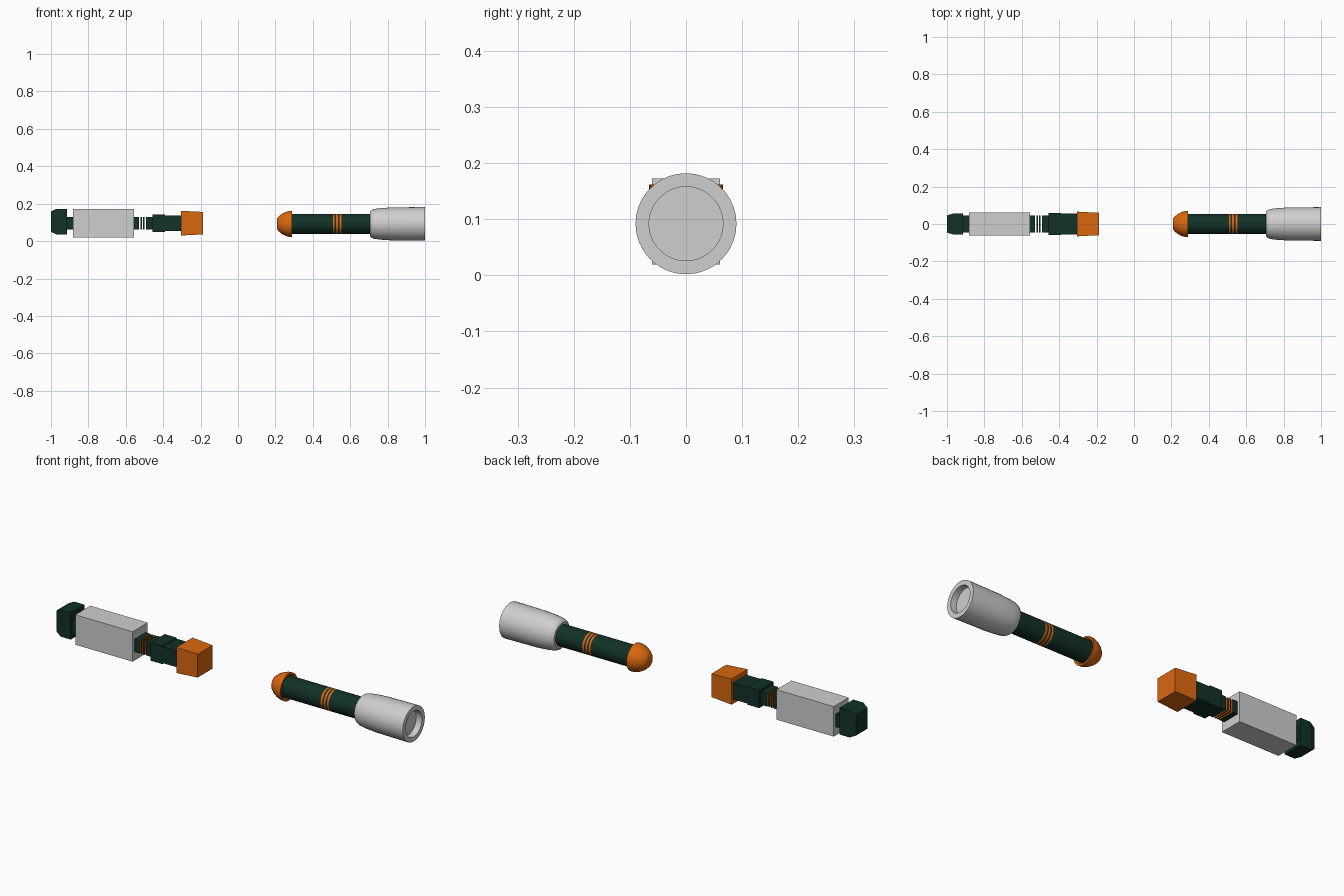
import bpy, bmesh, math

if "Cube" in bpy.data.objects:
    bpy.data.objects.remove(bpy.data.objects["Cube"])


def material(name, rgb):
    m = bpy.data.materials.new(name)
    m.diffuse_color = (*rgb, 1)
    m.use_nodes = True
    m.node_tree.nodes["Principled BSDF"].inputs["Base Color"].default_value = m.diffuse_color
    return m


GREEN = material("dark_green", (0.006, 0.031, 0.020))
ORANGE = material("orange", (0.70, 0.135, 0.005))
GRAY = material("light_gray", (0.62, 0.62, 0.62))


def make(name, rings, mats, face_mat=None, capped=True):
    """Skin a list of point rings into one closed solid."""
    bm = bmesh.new()
    loops = [[bm.verts.new(p) for p in r] for r in rings]
    n = len(loops[0])
    for a, b in zip(loops, loops[1:]):
        for i in range(n):
            j = (i + 1) % n
            bm.faces.new((a[i], a[j], b[j], b[i]))
    if capped:
        bm.faces.new(loops[0])
        bm.faces.new(loops[-1])
    bmesh.ops.recalc_face_normals(bm, faces=bm.faces)
    if face_mat:
        for f in bm.faces:
            f.material_index = face_mat(f)
    me = bpy.data.meshes.new(name)
    bm.to_mesh(me)
    bm.free()
    for m in mats:
        me.materials.append(m)
    ob = bpy.data.objects.new(name, me)
    bpy.context.collection.objects.link(ob)
    return ob


def block(name, sections, mat, zc=0.096, face_mat=None):
    """Rectangular sections (x, half width, half height) along x."""
    rings = [[(x, s * hy, zc + t * hz) for s, t in ((-1, -1), (1, -1), (1, 1), (-1, 1))]
             for x, hy, hz in sections]
    return make(name, rings, mat if isinstance(mat, list) else [mat], face_mat)


def lathe(name, profile, mat, zc=0.092, n=36):
    """Turn a profile (x, radius) about the long axis."""
    rings = [[(x, r * math.cos(math.tau * i / n), zc + r * math.sin(math.tau * i / n))
              for i in range(n)] for x, r in profile]
    return make(name, rings, [mat])


# Square-section tool
block("end_cap", [(-1.0, 0.046, 0.054), (-0.97, 0.055, 0.069), (-0.913, 0.055, 0.069)],
      GREEN, zc=0.104)
block("rear_neck", [(-0.92, 0.045, 0.033), (-0.87, 0.045, 0.033)], GREEN)
block("square_body", [(-0.883, 0.061, 0.077), (-0.557, 0.061, 0.077)], GRAY)

# Slotted neck: separated slabs with orange faces inside the slots
slabs = [(-0.57, -0.528), (-0.521, -0.514), (-0.507, -0.500), (-0.493, -0.450)]
for k, (a, b) in enumerate(slabs):
    block(f"neck_slab_{k}", [(a, 0.045, 0.033), (b, 0.045, 0.033)], [GREEN, ORANGE],
          face_mat=lambda f: 1 if abs(f.normal.x) > 0.9 else 0)

block("square_collar", [(-0.457, 0.058, 0.046), (-0.39, 0.058, 0.046)], GREEN)
block("square_shaft", [(-0.39, 0.055, 0.042), (-0.29, 0.055, 0.042)], GREEN)
block("square_tip", [(-0.305, 0.066, 0.066), (-0.187, 0.060, 0.060)], ORANGE)

# Round-section tool
lathe("round_tip", [(0.208, 0.025), (0.215, 0.037), (0.232, 0.052), (0.252, 0.063),
                    (0.272, 0.069), (0.29, 0.070), (0.29, 0.061), (0.275, 0.050)], ORANGE)
R = 0.0535
cuts = [0.27, 0.507, 0.517, 0.525, 0.535, 0.543, 0.553, 0.72]
for k, (a, b) in enumerate(zip(cuts, cuts[1:])):
    stripe = k % 2
    lathe(f"{'handle_stripe' if stripe else 'handle'}_{k}", [(a, R), (b, R)],
          ORANGE if stripe else GREEN)
# Hollow-ended sleeve
lathe("round_sleeve", [(0.705, 0.050), (0.705, 0.064), (0.714, 0.074), (0.73, 0.080),
                       (0.76, 0.084), (0.82, 0.088), (1.0, 0.090),
                       (1.0, 0.066), (0.968, 0.066)], GRAY)

# Smooth the round parts while keeping their hard rims
for ob in bpy.data.objects:
    ob.select_set(ob.name.startswith(("round", "handle")))
    if ob.select_get():
        bpy.context.view_layer.objects.active = ob
bpy.ops.object.shade_smooth_by_angle(angle=math.radians(35))
